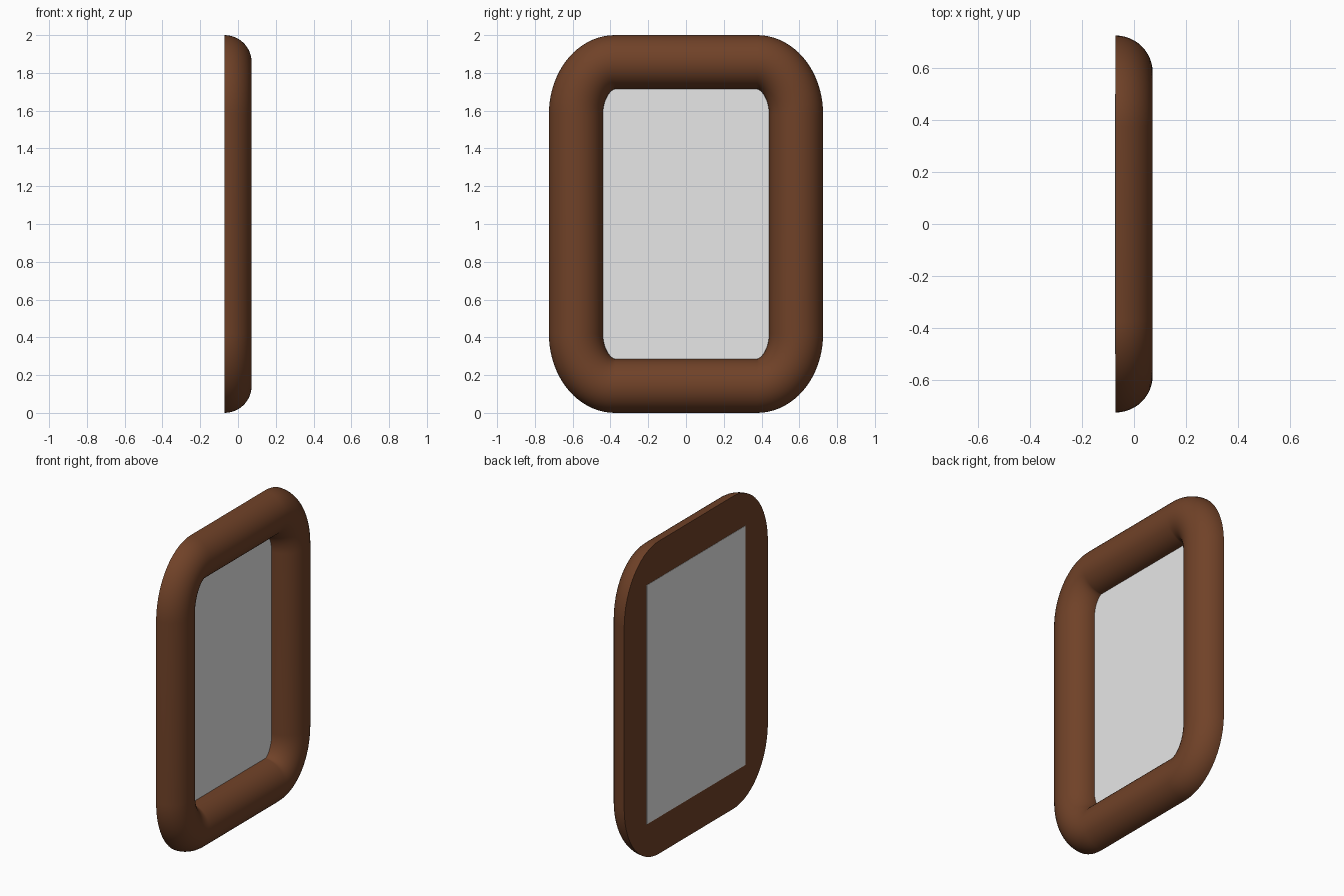
import bpy, bmesh, math

if "Cube" in bpy.data.objects:
    bpy.data.objects.remove(bpy.data.objects["Cube"])

BACK = -0.071          # x of the flat back
R = 0.143              # half-round moulding radius
HY, HZ = 0.583, 0.857  # half size of the moulding centreline
CY, CZ = 0.208, 0.277  # elliptical corner radii of the centreline
CORNER, ARC = 20, 24   # steps per corner, steps per half-round


def material(name, colour):
    m = bpy.data.materials.new(name)
    m.diffuse_color = (*colour, 1)
    m.use_nodes = True
    m.node_tree.nodes["Principled BSDF"].inputs["Base Color"].default_value = m.diffuse_color
    return m


def add_object(name, bm, mat):
    mesh = bpy.data.meshes.new(name)
    bm.to_mesh(mesh)
    bm.free()
    mesh.materials.append(mat)
    obj = bpy.data.objects.new(name, mesh)
    bpy.context.collection.objects.link(obj)
    return obj


wood = material("brown wood", (0.162, 0.054, 0.021))
glass = material("mirror grey", (0.8, 0.8, 0.8))

# Centreline: rounded rectangle as (y, z, outward normal y, outward normal z)
path = []
for q, (sy, sz) in enumerate([(1, 1), (-1, 1), (-1, -1), (1, -1)]):
    for i in range(CORNER + 1):
        a = math.pi / 2 * (q + i / CORNER)
        c, s = math.cos(a), math.sin(a)
        ny, nz = c / CY, s / CZ
        n = math.hypot(ny, nz)
        path.append((sy * (HY - CY) + CY * c, 1 + sz * (HZ - CZ) + CZ * s, ny / n, nz / n))

# Frame: half-round profile swept around the centreline, with a flat back
bm = bmesh.new()
rings = []
for y, z, ny, nz in path:
    ring = []
    for j in range(ARC + 1):
        t = math.pi * j / ARC
        o = R * math.cos(t)
        ring.append(bm.verts.new((BACK + R * math.sin(t), y + o * ny, z + o * nz)))
    rings.append(ring)
for k, ring in enumerate(rings):
    nxt = rings[(k + 1) % len(rings)]
    for j in range(ARC + 1):
        j2 = (j + 1) % (ARC + 1)
        bm.faces.new((ring[j], nxt[j], nxt[j2], ring[j2]))
bmesh.ops.recalc_face_normals(bm, faces=bm.faces)
frame = add_object("mirror_frame", bm, wood)
bpy.context.view_layer.objects.active = frame
frame.select_set(True)
bpy.ops.object.shade_smooth_by_angle(angle=math.radians(40))

# Mirror pane: thin square-cornered plate just proud of the frame back
bm = bmesh.new()
bmesh.ops.create_cube(bm, size=1)
for v in bm.verts:
    v.co = (BACK + v.co.x * 0.003, v.co.y * 1.0, 1 + v.co.z * 1.53)
add_object("mirror_pane", bm, glass)
